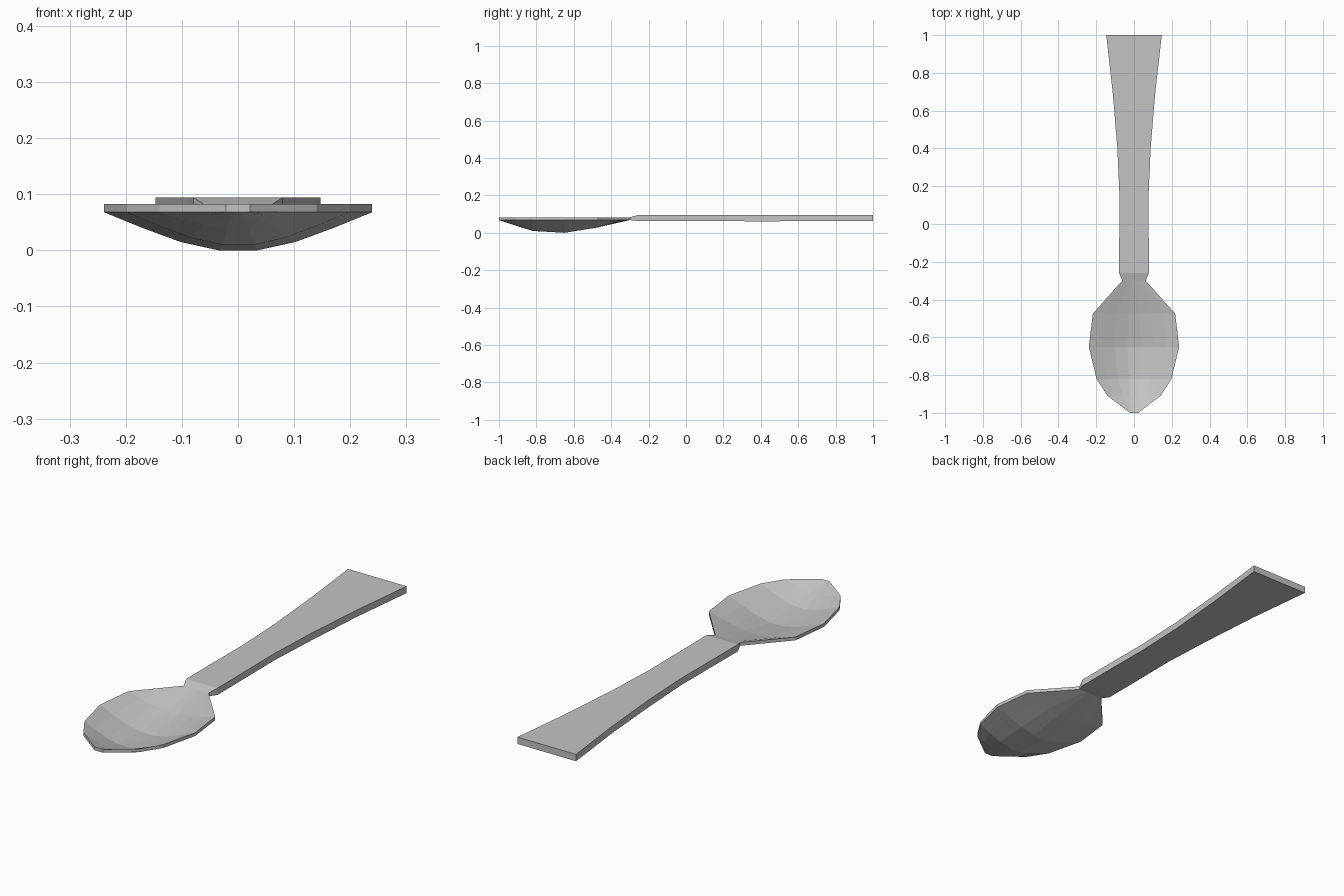
import bpy
import bmesh

if "Cube" in bpy.data.objects:
    bpy.data.objects.remove(bpy.data.objects["Cube"])

# One plain metal colour for the whole spoon
metal = bpy.data.materials.new("grey_metal")
metal.diffuse_color = (0.55, 0.55, 0.55, 1)
metal.use_nodes = True
metal.node_tree.nodes["Principled BSDF"].inputs["Base Color"].default_value = metal.diffuse_color

# Columns across the width: (fraction of half-width, fraction of bowl depth)
half = [(1, 0), (5 / 7, 0.41), (3 / 7, 0.78), (1 / 7, 1)]
CURVED = [(-f, d) for f, d in half] + half[::-1]
FLAT = [(-1, 0), (1, 0)]


def loft(name, stations, columns, cap_start, cap_end):
    """Skin closed sections; station = (y, half width, bottom z, top z, depth)."""
    bm = bmesh.new()
    rings = []
    for y, w, bottom, top, depth in stations:
        under = [bm.verts.new((f * w, y, bottom - d * depth)) for f, d in columns]
        over = [bm.verts.new((f * w, y, top - d * depth)) for f, d in columns]
        rings.append(under + over[::-1])
    n = len(rings[0])
    for a, b in zip(rings, rings[1:]):
        for i in range(n):
            j = (i + 1) % n
            bm.faces.new((a[i], a[j], b[j], b[i]))
    if cap_start:
        bm.faces.new(rings[0])
    if cap_end:
        bm.faces.new(rings[-1][::-1])
    bmesh.ops.recalc_face_normals(bm, faces=bm.faces)
    mesh = bpy.data.meshes.new(name)
    bm.to_mesh(mesh)
    bm.free()
    mesh.materials.append(metal)
    obj = bpy.data.objects.new(name, mesh)
    bpy.context.collection.objects.link(obj)
    return obj


NECK = (-0.30, 0.062, 0.068, 0.083, 0.0)

# Hollow bowl, from the tip to the neck
loft("bowl", [
    (-1.00, 0.021, 0.068, 0.083, 0.0),
    (-0.91, 0.140, 0.068, 0.083, 0.030),
    (-0.82, 0.198, 0.068, 0.083, 0.058),
    (-0.65, 0.239, 0.068, 0.083, 0.068),
    (-0.475, 0.218, 0.068, 0.083, 0.040),
    NECK,
], CURVED, True, False)

# Flat handle, flaring from the neck to the square end
loft("handle", [
    NECK,
    (-0.26, 0.079, 0.063, 0.094, 0),
    (0.15, 0.077, 0.063, 0.094, 0),
    (0.40, 0.088, 0.061, 0.094, 0),
    (0.69, 0.112, 0.063, 0.094, 0),
    (1.00, 0.147, 0.063, 0.094, 0),
], FLAT, False, True)
